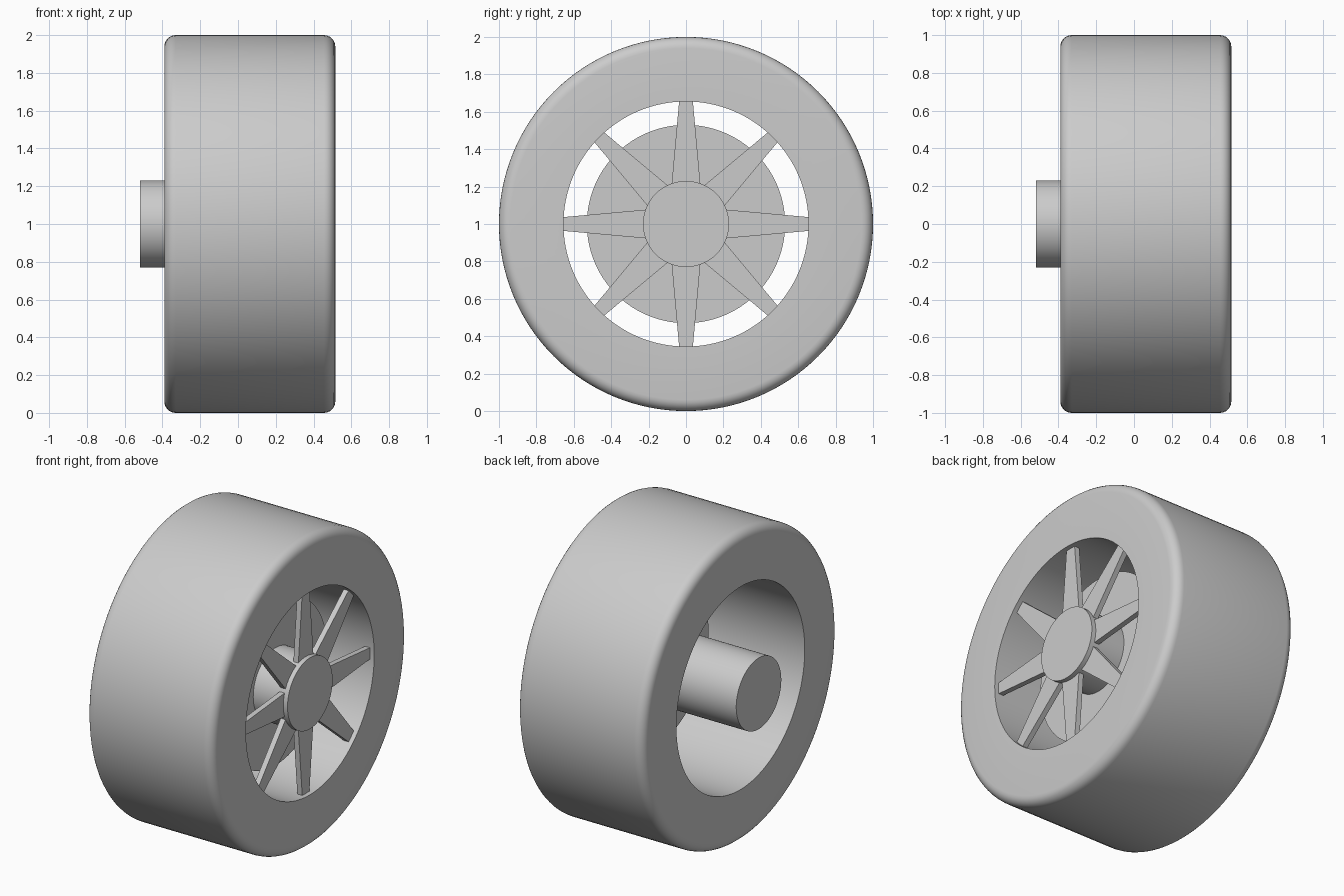
import bpy
import bmesh
import math
from mathutils import Matrix

cube = bpy.data.objects.get("Cube")
if cube:
    bpy.data.objects.remove(cube)

SEGMENTS = 128
AXLE_HEIGHT = 1.0
FACE, BACK, HUB_END = 0.515, -0.39, -0.52
BORE, HUB_RADIUS, DISC_RADIUS = 0.655, 0.23, 0.53

grey = bpy.data.materials.new("plain grey")
grey.use_nodes = True
colour = (0.6, 0.6, 0.6, 1)
grey.diffuse_color = colour
grey.node_tree.nodes["Principled BSDF"].inputs["Base Color"].default_value = colour


def finish(name, bm, smooth=True):
    """Turn a bmesh into a named object at axle height."""
    bmesh.ops.remove_doubles(bm, verts=bm.verts, dist=1e-5)
    bmesh.ops.recalc_face_normals(bm, faces=bm.faces)
    mesh = bpy.data.meshes.new(name)
    bm.to_mesh(mesh)
    bm.free()
    mesh.materials.append(grey)
    obj = bpy.data.objects.new(name, mesh)
    obj.location.z = AXLE_HEIGHT
    bpy.context.collection.objects.link(obj)
    if smooth:
        bpy.ops.object.select_all(action='DESELECT')
        obj.select_set(True)
        bpy.context.view_layer.objects.active = obj
        bpy.ops.object.shade_smooth_by_angle(angle=math.radians(30))
    return obj


def lathe(name, profile, closed=False):
    """Spin a profile of (x, radius) points around the x axis."""
    bm = bmesh.new()
    verts = [bm.verts.new((x, 0, r)) for x, r in profile]
    edges = [bm.edges.new(pair) for pair in zip(verts, verts[1:])]
    if closed:
        edges.append(bm.edges.new((verts[-1], verts[0])))
    bmesh.ops.spin(bm, geom=verts + edges, cent=(0, 0, 0), axis=(1, 0, 0),
                   angle=math.tau, steps=SEGMENTS)
    return finish(name, bm)


def fillet(x, r, radius, start, steps=6):
    """Quarter-circle corner points around a centre."""
    angles = [start - math.pi / 2 * i / steps for i in range(steps + 1)]
    return [(x + radius * math.cos(a), r + radius * math.sin(a)) for a in angles]


# Tyre: a wide ring with rounded outer shoulders
ROUND = 0.06
tyre = [(BACK, BORE)]
tyre += fillet(BACK + ROUND, 1 - ROUND, ROUND, math.pi)
tyre += fillet(FACE - ROUND, 1 - ROUND, ROUND, math.pi / 2)
tyre.append((FACE, BORE))
lathe("tyre", tyre, closed=True)

# Hub: solid axle, flush with the outer face and sticking out at the back
lathe("hub", [(HUB_END, 0), (HUB_END, HUB_RADIUS), (FACE, HUB_RADIUS), (FACE, 0)])

# Brake disc: thin plate set behind the spokes
lathe("brake_disc", [(0.21, 0), (0.21, DISC_RADIUS), (0.27, DISC_RADIUS), (0.27, 0)])

# Spokes: eight tapered bars, slightly recessed from the face
SPOKE_BACK, SPOKE_FRONT = 0.45, 0.485
bm = bmesh.new()
for i in range(8):
    turn = Matrix.Rotation(math.tau * i / 8, 3, 'X')
    outline = [(-0.078, 0.2), (0.078, 0.2), (0.036, BORE + 0.01), (-0.036, BORE + 0.01)]
    base = bm.faces.new([bm.verts.new(turn @ Matrix.Translation((SPOKE_BACK, y, z)).translation)
                         for y, z in outline])
    result = bmesh.ops.extrude_face_region(bm, geom=[base])
    top = [v for v in result["geom"] if isinstance(v, bmesh.types.BMVert)]
    bmesh.ops.translate(bm, verts=top, vec=(SPOKE_FRONT - SPOKE_BACK, 0, 0))
finish("spokes", bm, smooth=False)
